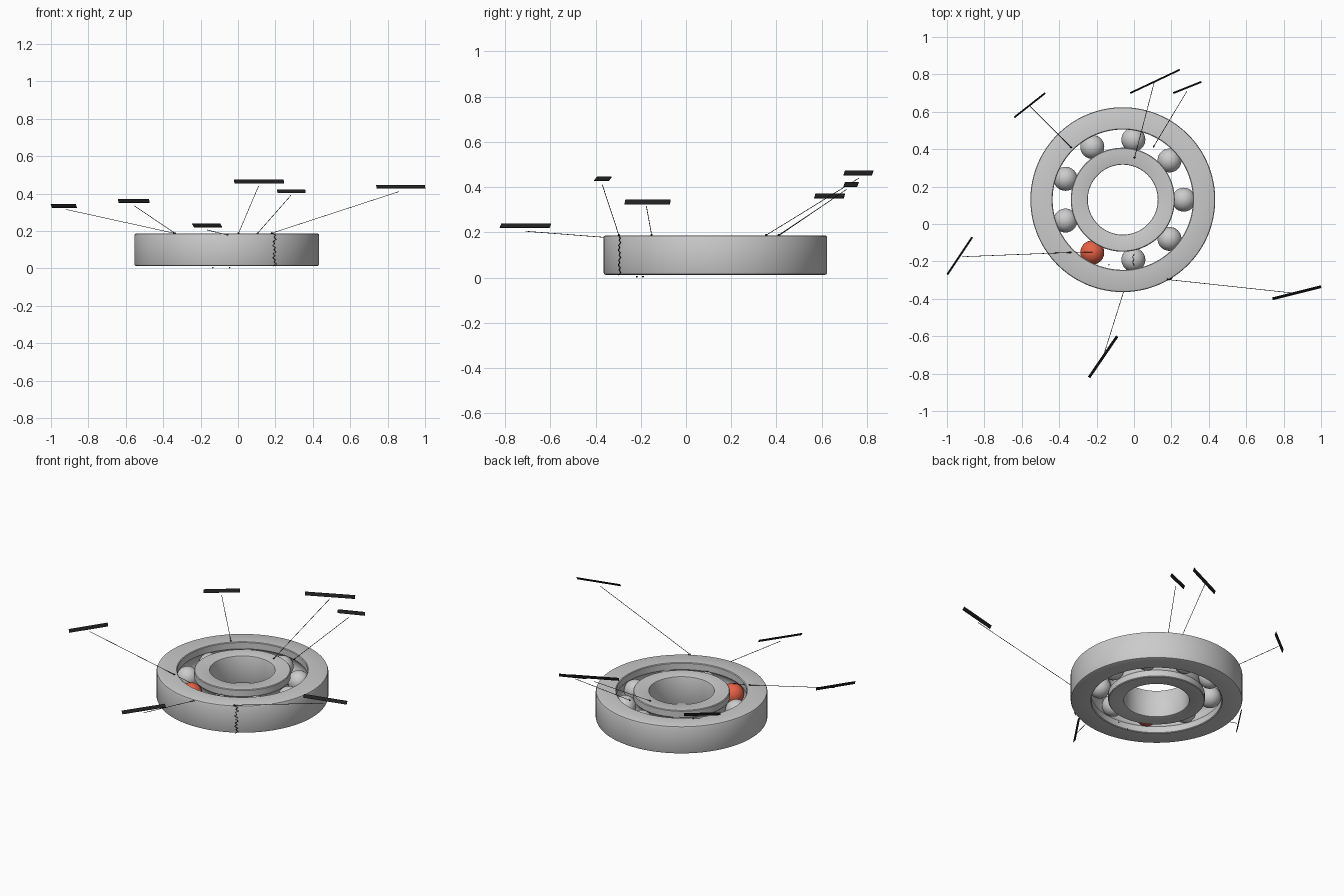
import bpy, bmesh
from math import sin, cos, pi, radians, acos
from mathutils import Vector

if "Cube" in bpy.data.objects:
    bpy.data.objects.remove(bpy.data.objects["Cube"])

CX, CY = -0.06, 0.13           # bearing axis
Z0, Z1 = 0.012, 0.187          # ring bottom and top
ZC = (Z0 + Z1) / 2
ORBIT, BALL, GROOVE = 0.326, 0.064, 0.066


def material(name, rgb):
    m = bpy.data.materials.new(name)
    m.diffuse_color = (*rgb, 1)
    m.use_nodes = True
    m.node_tree.nodes["Principled BSDF"].inputs["Base Color"].default_value = m.diffuse_color
    return m


black = material("black", (0.015, 0.015, 0.015))
red = material("red", (0.8, 0.12, 0.06))


def add_mesh(name, bm, mat=None, angle=30):
    bmesh.ops.recalc_face_normals(bm, faces=bm.faces)
    me = bpy.data.meshes.new(name)
    bm.to_mesh(me)
    bm.free()
    ob = bpy.data.objects.new(name, me)
    bpy.context.collection.objects.link(ob)
    if mat:
        me.materials.append(mat)
    bpy.ops.object.select_all(action='DESELECT')
    ob.select_set(True)
    bpy.context.view_layer.objects.active = ob
    bpy.ops.object.shade_smooth_by_angle(angle=radians(angle))
    return ob


def lathe(name, profile, n=128):
    bm = bmesh.new()
    rows = [[bm.verts.new((CX + r * cos(2 * pi * i / n), CY + r * sin(2 * pi * i / n), z))
             for r, z in profile] for i in range(n)]
    k = len(profile)
    for i in range(n):
        a, b = rows[i], rows[(i + 1) % n]
        for j in range(k):
            bm.faces.new((a[j], b[j], b[(j + 1) % k], a[(j + 1) % k]))
    return add_mesh(name, bm)


def ring(name, race, back, side, c=0.01):
    # closed cross-section: ball groove on the race side, bevels at the back
    half = acos(abs(race - ORBIT) / GROOVE)
    groove = [(ORBIT + side * GROOVE * cos(t), ZC + GROOVE * sin(t))
              for t in [half * (i / 6 - 1) for i in range(13)]]
    e = 0.004
    prof = [(race + side * e, Z0), (race, Z0 + e)] + groove
    prof += [(race, Z1 - e), (race + side * e, Z1)]
    prof += [(back - side * c, Z1), (back - side * c * 0.3, Z1 - c * 0.3), (back, Z1 - c)]
    prof += [(back, Z0 + c), (back - side * c * 0.3, Z0 + c * 0.3), (back - side * c, Z0)]
    lathe(name, prof)


ring("outer_ring", 0.375, 0.494, 1)
ring("inner_ring", 0.278, 0.187, -1, 0.006)


def sphere(name, pos, r, mat=None, u=40, v=24):
    bm = bmesh.new()
    bmesh.ops.create_uvsphere(bm, u_segments=u, v_segments=v, radius=r)
    bmesh.ops.translate(bm, verts=bm.verts, vec=pos)
    return add_mesh(name, bm, mat, 60)


# nine balls, one of them marked red
for i in range(9):
    a = radians(40 * i)
    pos = (CX + ORBIT * cos(a), CY + ORBIT * sin(a), ZC)
    sphere("marked_ball" if i == 6 else f"ball_{i}", pos, BALL, red if i == 6 else None)


def wire(name, pts, r=0.0015):
    cu = bpy.data.curves.new(name, 'CURVE')
    cu.dimensions = '3D'
    cu.bevel_depth = r
    cu.bevel_resolution = 1
    cu.use_fill_caps = True
    sp = cu.splines.new('POLY')
    sp.points.add(len(pts) - 1)
    for p, q in zip(sp.points, pts):
        p.co = (*q, 1)
    cu.materials.append(black)
    ob = bpy.data.objects.new(name, cu)
    bpy.context.collection.objects.link(ob)


# zigzag crack down the outer wall
crack = []
for i in range(17):
    a = radians(-59) + (0.022 if i % 2 else -0.022) * (0.6 + 0.4 * sin(i * 2.1))
    crack.append((CX + 0.495 * cos(a), CY + 0.495 * sin(a), Z0 + (Z1 - Z0) * i / 16))
wire("outer_crack", crack, 0.0025)

# short crack over the ball beside the red one
a0 = radians(-80)
bx, by = CX + ORBIT * cos(a0), CY + ORBIT * sin(a0)
wire("ball_crack", [(bx + 0.004 * (-1) ** i, by + BALL * sin(t), ZC + BALL * cos(t))
                    for i, t in enumerate([-0.5, -0.25, 0, 0.25, 0.5])], 0.002)

# small chips under the race
for i, p in enumerate([(-0.134, -0.217, 0.004), (-0.045, -0.19, 0.004)]):
    sphere(f"chip_{i}", p, 0.004, black, 8, 6)

# callouts: leader start, leader end, blank tag ends (x, y) and tag height
VIEW = Vector((1.21, -1.55, 1.4))
callouts = {
    "outer_crack": ((0.18, -0.297, 0.188), (0.86, -0.37, 0.41), (0.74, -0.40), (1.0, -0.335), 0.437),
    "cracked_ball": ((-0.055, -0.36, 0.178), (-0.165, -0.71, 0.205), (-0.24, -0.82), (-0.09, -0.60), 0.229),
    "missing_ball": ((-0.342, -0.152, 0.188), (-0.92, -0.175, 0.315), (-0.998, -0.27), (-0.865, -0.07), 0.334),
    "race_spall": ((-0.337, 0.41, 0.188), (-0.556, 0.63, 0.335), (-0.64, 0.57), (-0.475, 0.70), 0.361),
    "inner_race": ((0.003, 0.355, 0.188), (0.11, 0.765, 0.44), (-0.02, 0.70), (0.245, 0.825), 0.463),
    "good_ball": ((0.105, 0.414, 0.188), (0.283, 0.71, 0.39), (0.21, 0.70), (0.36, 0.76), 0.412),
}
for name, (start, end, left, right, z) in callouts.items():
    wire(name + "_leader", [start, end])
    sphere(name + "_dot", start, 0.005, black, 12, 8)
    p, q = Vector((*left, z)), Vector((*right, z))
    d = (q - p).normalized()
    n = VIEW - (p + q) / 2
    n = (n - d * n.dot(d)).normalized()
    up = n.cross(d) * 0.011
    n = n * 0.001
    bm = bmesh.new()
    lo = [bm.verts.new(v - n) for v in (p - up, q - up, q + up, p + up)]
    hi = [bm.verts.new(v + n) for v in (p - up, q - up, q + up, p + up)]
    bm.faces.new(lo)
    bm.faces.new(hi)
    for i in range(4):
        j = (i + 1) % 4
        bm.faces.new((lo[i], lo[j], hi[j], hi[i]))
    add_mesh(name + "_tag", bm, black)
# pointer continuing to the red ball
wire("red_ball_leader", [(-0.342, -0.152, 0.188), (-0.223, -0.152, 0.165)])
